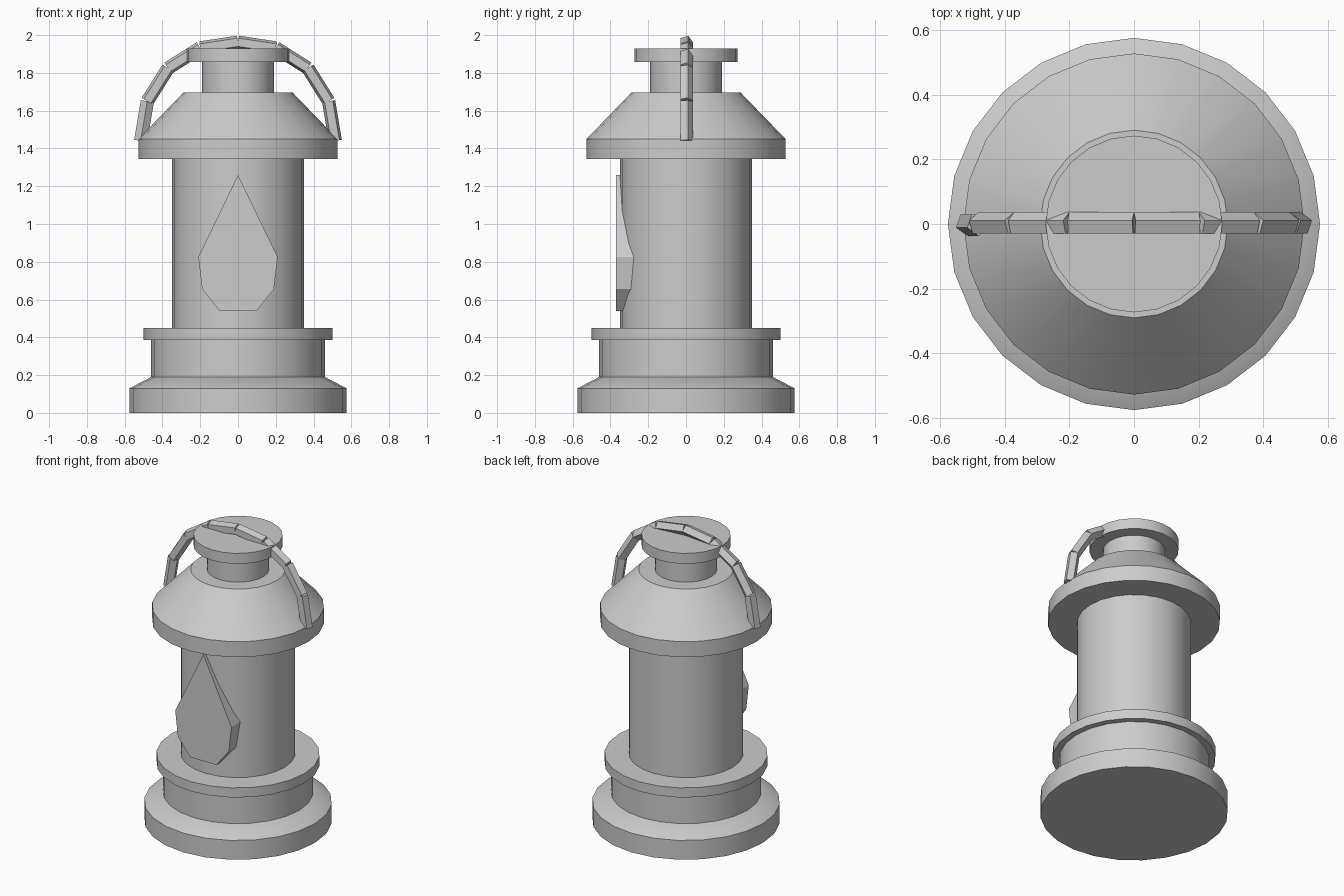
import bpy, bmesh, math
from mathutils import Vector, Matrix

if "Cube" in bpy.data.objects:
    bpy.data.objects.remove(bpy.data.objects["Cube"])

SIDES = 24
grey = bpy.data.materials.new("lantern_grey")
grey.diffuse_color = (0.6, 0.6, 0.6, 1)
grey.use_nodes = True
grey.node_tree.nodes["Principled BSDF"].inputs["Base Color"].default_value = grey.diffuse_color


def finish(name, bm, smooth=False):
    bmesh.ops.recalc_face_normals(bm, faces=bm.faces[:])
    me = bpy.data.meshes.new(name)
    bm.to_mesh(me)
    bm.free()
    ob = bpy.data.objects.new(name, me)
    bpy.context.collection.objects.link(ob)
    me.materials.append(grey)
    if smooth:
        bpy.ops.object.select_all(action='DESELECT')
        ob.select_set(True)
        bpy.context.view_layer.objects.active = ob
        bpy.ops.object.shade_smooth_by_angle(angle=math.radians(30))
    return ob


def turned(name, profile):
    """Closed solid turned around z from (radius, z) points, bottom to top."""
    bm = bmesh.new()
    rings = []
    for r, z in profile:
        rings.append([bm.verts.new((r * math.cos(a), r * math.sin(a), z))
                      for a in (2 * math.pi * i / SIDES for i in range(SIDES))])
    for lo, hi in zip(rings, rings[1:]):
        for i in range(SIDES):
            j = (i + 1) % SIDES
            bm.faces.new((lo[i], lo[j], hi[j], hi[i]))
    bm.faces.new(rings[0][::-1])
    bm.faces.new(rings[-1])
    return finish(name, bm, True)


# Turned body parts
turned("base", [(0.575, 0), (0.575, 0.13), (0.46, 0.19)])
turned("fuel_tank", [(0.46, 0.185), (0.46, 0.39)])
turned("tank_collar", [(0.50, 0.385), (0.50, 0.45)])
turned("glass_body", [(0.35, 0.44), (0.35, 1.36)])
turned("hood", [(0.527, 1.345), (0.527, 1.45), (0.29, 1.695)])
turned("chimney", [(0.19, 1.69), (0.19, 1.87)])
turned("chimney_cap", [(0.273, 1.857), (0.273, 1.928)])

# Flame plate on the front of the glass
half = [(0.21, 0.825), (0.19, 0.655), (0.098, 0.54)]
outline = [(0, 1.26)] + half + [(-x, z) for x, z in reversed(half)]
bm = bmesh.new()
face = bm.faces.new([bm.verts.new((x, -0.37, z)) for x, z in outline])
ext = bmesh.ops.extrude_face_region(bm, geom=[face], use_keep_orig=True)
bmesh.ops.translate(bm, vec=(0, 0.12, 0),
                    verts=[g for g in ext["geom"] if isinstance(g, bmesh.types.BMVert)])
finish("flame_plate", bm)

# Carrying handle: separate five-sided bars along an arch
arch = [(0.515, 1.44), (0.48, 1.65), (0.37, 1.825), (0.20, 1.932), (0, 1.962)]
path = [Vector((-x, 0, z)) for x, z in arch] + [Vector((x, 0, z)) for x, z in arch[-2::-1]]
for k, (a, b) in enumerate(zip(path, path[1:])):
    d = (b - a).normalized()
    ridge = Vector((0, -1 if k == 0 else 1, 0))   # first bar is turned over
    side = d.cross(ridge)
    frame = Matrix((ridge, side, d)).transposed().to_4x4()
    frame.translation = (a + b) / 2
    bm = bmesh.new()
    bmesh.ops.create_cone(bm, cap_ends=True, segments=5, radius1=0.037, radius2=0.037,
                          depth=(b - a).length,
                          matrix=frame @ Matrix.Rotation(-math.pi / 2, 4, 'Z')
                          @ Matrix.Rotation(math.pi, 4, 'Z'))
    # put one corner of the section on the ridge direction
    top = max(bm.verts, key=lambda v: (v.co - frame.translation).dot(ridge))
    off = top.co - frame.translation
    ang = math.atan2(off.dot(side), off.dot(ridge))
    bmesh.ops.rotate(bm, cent=frame.translation, verts=bm.verts[:],
                     matrix=Matrix.Rotation(-ang, 3, d if ridge.cross(side).dot(d) > 0 else -d))
    finish(f"handle_bar_{k + 1}", bm)
